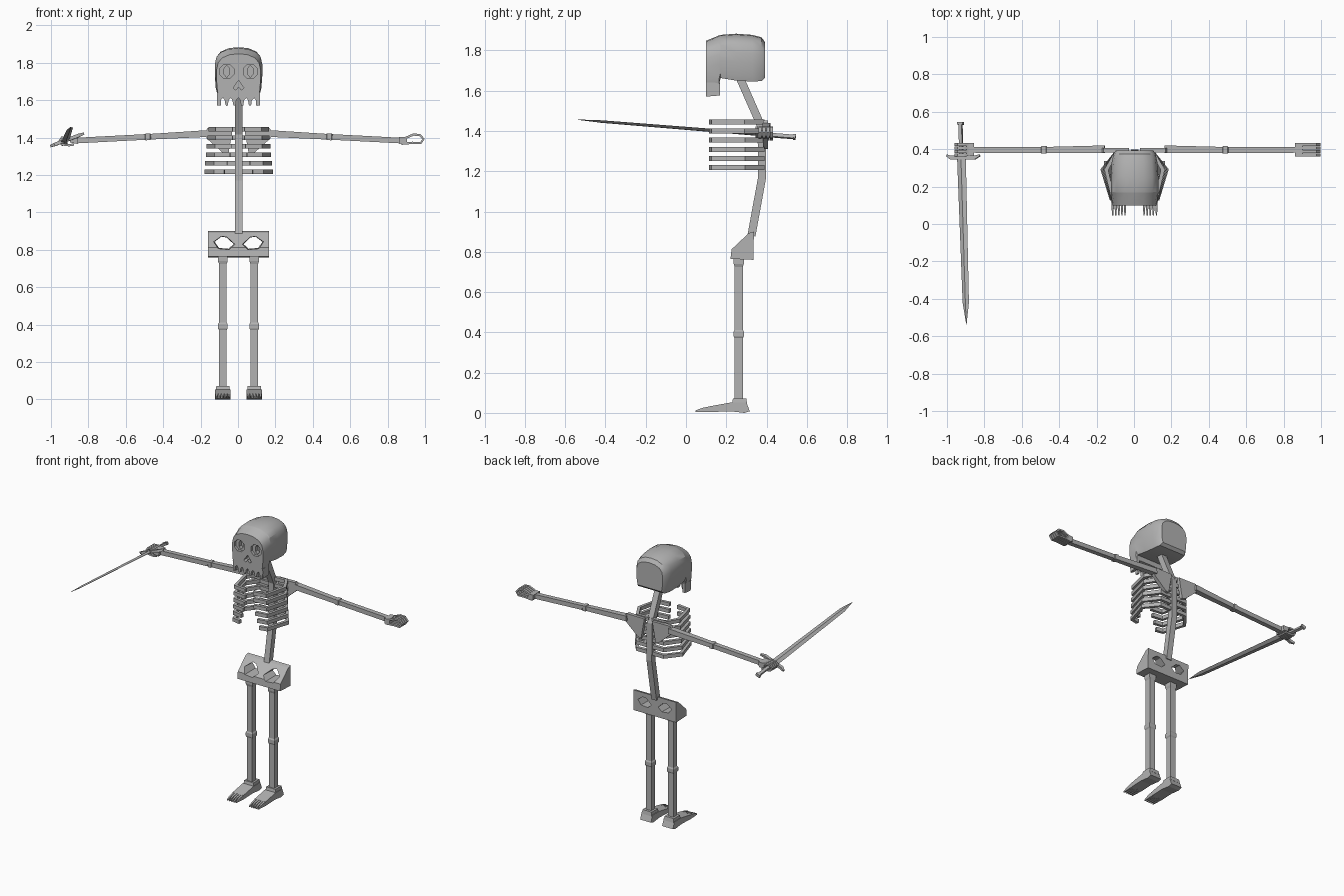
import bpy, bmesh, math
from mathutils import Vector as V

if "Cube" in bpy.data.objects:
    bpy.data.objects.remove(bpy.data.objects["Cube"])

bone = bpy.data.materials.new("bone_grey")
bone.diffuse_color = (0.45, 0.45, 0.45, 1)
bone.use_nodes = True
bone.node_tree.nodes["Principled BSDF"].inputs["Base Color"].default_value = bone.diffuse_color
CX = 0.003  # the body sits a hair to the side of the sword-to-hand centre


def loft(name, rings, closed_ends=True):
    """Skin a list of equal-length point rings."""
    bm = bmesh.new()
    vs = [[bm.verts.new((p[0] + CX, p[1], p[2])) for p in r] for r in rings]
    n = len(rings[0])
    for a, b in zip(vs, vs[1:]):
        for i in range(n):
            j = (i + 1) % n
            bm.faces.new((a[i], a[j], b[j], b[i]))
    if closed_ends:
        bm.faces.new(vs[0])
        bm.faces.new(vs[-1])
    bmesh.ops.recalc_face_normals(bm, faces=bm.faces[:])
    me = bpy.data.meshes.new(name)
    bm.to_mesh(me)
    bm.free()
    me.materials.append(bone)
    ob = bpy.data.objects.new(name, me)
    bpy.context.collection.objects.link(ob)
    return ob


def prism(name, pts, axis, a, b):
    """Extrude a 2D outline along x or y."""
    if axis == 'x':
        return loft(name, [[(t, p, q) for p, q in pts] for t in (a, b)])
    return loft(name, [[(p, t, q) for p, q in pts] for t in (a, b)])


def bar(name, path, up, sizes):
    """Sweep a rectangle along a path; sizes = (half width along up, half other) per point."""
    pts = [V(p) for p in path]
    up = V(up).normalized()
    if not isinstance(sizes, list):
        sizes = [sizes] * len(pts)
    rings = []
    for i, p in enumerate(pts):
        d = V((0, 0, 0))
        if i > 0:
            d += (p - pts[i - 1]).normalized()
        if i < len(pts) - 1:
            d += (pts[i + 1] - p).normalized()
        side = d.cross(up).normalized()
        a, b = sizes[i]
        rings.append([p + up * a * s + side * b * t for s, t in ((1, 1), (1, -1), (-1, -1), (-1, 1))])
    return loft(name, rings)


def cut(ob, cutter):
    m = ob.modifiers.new("cut", 'BOOLEAN')
    m.object, m.operation, m.solver = cutter, 'DIFFERENCE', 'EXACT'
    bpy.context.view_layer.objects.active = ob
    bpy.ops.object.modifier_apply(modifier=m.name)
    bpy.data.objects.remove(cutter)


def circle(cx, cz, rx, rz, n):
    return [(cx + rx * math.cos((i + .5) * math.tau / n), cz + rz * math.sin((i + .5) * math.tau / n))
            for i in range(n)]


# Skull: rings from face to back
half = [(0, 1), (.4, .98), (.75, .9), (.93, .78), (1, .6), (1, .4), (.96, .12), (.9, 0)]
outline = half + [(-u, v) for u, v in half[:0:-1]]
rings = []
for y, hw, zb, zt in ((.10, .118, 1.625, 1.848), (.165, .127, 1.635, 1.875), (.172, .127, 1.663, 1.877),
                      (.25, .127, 1.65, 1.883), (.33, .122, 1.645, 1.877), (.375, .112, 1.648, 1.865),
                      (.393, .1, 1.665, 1.84)):
    rings.append([(u * hw, y, zb + v * (zt - zb)) for u, v in outline])
skull = loft("skull", rings)
for s in (1, -1):
    cut(skull, prism("eye_cutter", circle(s * .063, 1.754, .041, .041, 8), 'y', .05, .118))
    cut(skull, prism("pupil_cutter", circle(s * .063, 1.754, .016, .032, 6), 'y', .05, .145))
nose = [(0, 1.706), (.029, 1.665), (.015, 1.655), (0, 1.672), (-.015, 1.655), (-.029, 1.665)]
cut(skull, prism("nose_cutter", nose, 'y', .05, .13))
bpy.ops.object.select_all(action='DESELECT')
skull.select_set(True)
bpy.context.view_layer.objects.active = skull
bpy.ops.object.shade_smooth_by_angle(angle=math.radians(28))

# Upper jaw: toothed front and two side walls
teeth = [(-.112, 1.64)]
for i in range(6):
    x = -.112 + i * .0415
    teeth += [(x, 1.578), (x + .004, 1.57), (x + .013, 1.572), (x + .017, 1.6)]
    if i < 5:
        teeth += [(x + .029, 1.612), (x + .038, 1.6)]
teeth.append((.112, 1.64))
prism("teeth", teeth, 'y', .1, .122)
for s in (1, -1):
    prism("jaw_side", [(.101, 1.64), (.168, 1.64), (.168, 1.576), (.108, 1.572)], 'x', s * .094, s * .114)

# Spine
bar("spine", [(0, .265, 1.67), (0, .375, 1.42), (0, .378, 1.17), (0, .325, .88)], (1, 0, 0), (.02, .02))

# Pelvis with two tapering openings
pelvis = prism("pelvis", [(.337, .9), (.312, .893), (.226, .812), (.221, .765), (.335, .76)], 'x', -.163, .163)
hole = [(-.055, .005), (-.015, .035), (.015, .03), (.055, -.008), (.025, -.035), (-.03, -.03)]
for s in (1, -1):
    cut(pelvis, loft("pelvis_cutter", [[(s * (-.077 + u * k), y, .838 + v * k) for u, v in hole]
                                       for y, k in ((.15, 1.15), (.4, .85))]))

# Hand made of four curled fingers
open_curl = [(.885, 1.395), (.935, 1.416), (.97, 1.414), (.989, 1.392), (.973, 1.37), (.93, 1.372), (.87, 1.367)]
grip_curl = [(.87, 1.39), (.91, 1.402), (.945, 1.4), (.957, 1.383), (.945, 1.363), (.905, 1.359), (.88, 1.363)]

for s in (1, -1):
    # Ribs
    for i in range(6):
        z, w = 1.445 - i * .0455, .151 + i * .0042
        end = (.03, .03, .035, .045, .06, .075)[i]
        bar("rib", [(s * x, y, z) for x, y in ((.01, .378), (.1, .38), (w, .29), (.115 + i * .002, .135),
                                               (end, .126))], (0, 0, 1), (.0125, .011))
    # Shoulder blade
    prism("shoulder_blade", [(s * x, z) for x, z in ((.03, 1.45), (.165, 1.452), (.182, 1.425), (.17, 1.395),
                                                    (.08, 1.315), (.055, 1.31))], 'y', .382, .407)
    # Arm with elbow bump
    a, e, w = V((s * .16, .4, 1.422)), V((s * .485, .396, 1.404)), V((s * .87, .397, 1.384))
    d = (w - a).normalized() * .012
    thin, fat = (.016, .015), (.02, .018)
    bar("arm", [a, e - d * 1.3, e - d, e + d, e + d * 1.3, w], (0, 1, 0), [fat, thin, fat, fat, thin, thin])
    # Hand
    bar("palm", [(s * .86, .397, 1.384), (s * .9, .397, 1.388)], (0, 1, 0), [(.036, .018), (.036, .014)])
    for k in (-.0285, -.0095, .0095, .0285):
        bar("finger", [(s * x, .397 + k, z) for x, z in (open_curl if s > 0 else grip_curl)],
            (0, 1, 0), (.0075, .006))
    # Leg with hip and knee bumps
    lx, ly = s * .084, .262
    t, f = (.0205, .0205), (.026, .025)
    bar("leg", [(lx, ly, z) for z in (.765, .74, .725, .412, .403, .38, .371, .06)], (1, 0, 0),
        [f, f, t, t, f, f, t, t])
    # Foot: ankle block, wedge and toes
    loft("ankle", [[(lx + u * h, ly + .004 + v * h2, z) for u, v in ((1, 1), (1, -1), (-1, -1), (-1, 1))]
                   for z, h, h2 in ((.072, .035, .033), (.045, .038, .038))])
    prism("foot", [(.225, .052), (.3, .052), (.317, .008), (.29, 0), (.22, .008), (.12, .004), (.115, .032)],
          'x', lx - .041, lx + .041)
    for k in range(5):
        tx = lx + (k - 2) * .0165
        loft("toe", [[(tx + u * h, y, z) for u, z in ((1, z1), (-1, z1), (-1, z0), (1, z0))]
                     for y, h, z0, z1 in ((.13, .0075, .004, .034), (.085, .006, .004, .026),
                                          (.046, .003, .004, .012))])

# Sword: a line from pommel to tip, with the flat tilted along u
p0, p1 = V((-.931, .538, 1.37)), V((-.899, -.536, 1.456))
axis = (p1 - p0).normalized()
u = V((math.cos(.36), 0, math.sin(.36)))
v = axis.cross(u).normalized()


def at(y):
    return p0.lerp(p1, (y - p0.y) / (p1.y - p0.y))


loft("sword_blade", [[at(y) + u * a, at(y) + v * b, at(y) - u * a, at(y) - v * b]
                     for y, a, b in ((.355, .025, .008), (-.42, .018, .006), (-.536, .001, .001))])
bar("sword_handle", [at(.36), at(.535)], u, (.009, .009))
g = at(.355)
bar("sword_guard", [g - u * .084 - axis * .012, g - u * .06, g + u * .075, g + u * .105 - axis * .012], v,
    [(.006, .005), (.009, .01), (.009, .01), (.006, .005)])
bar("sword_pommel", [at(.538) - u * .016, at(.538) + u * .016], v, (.01, .007))
